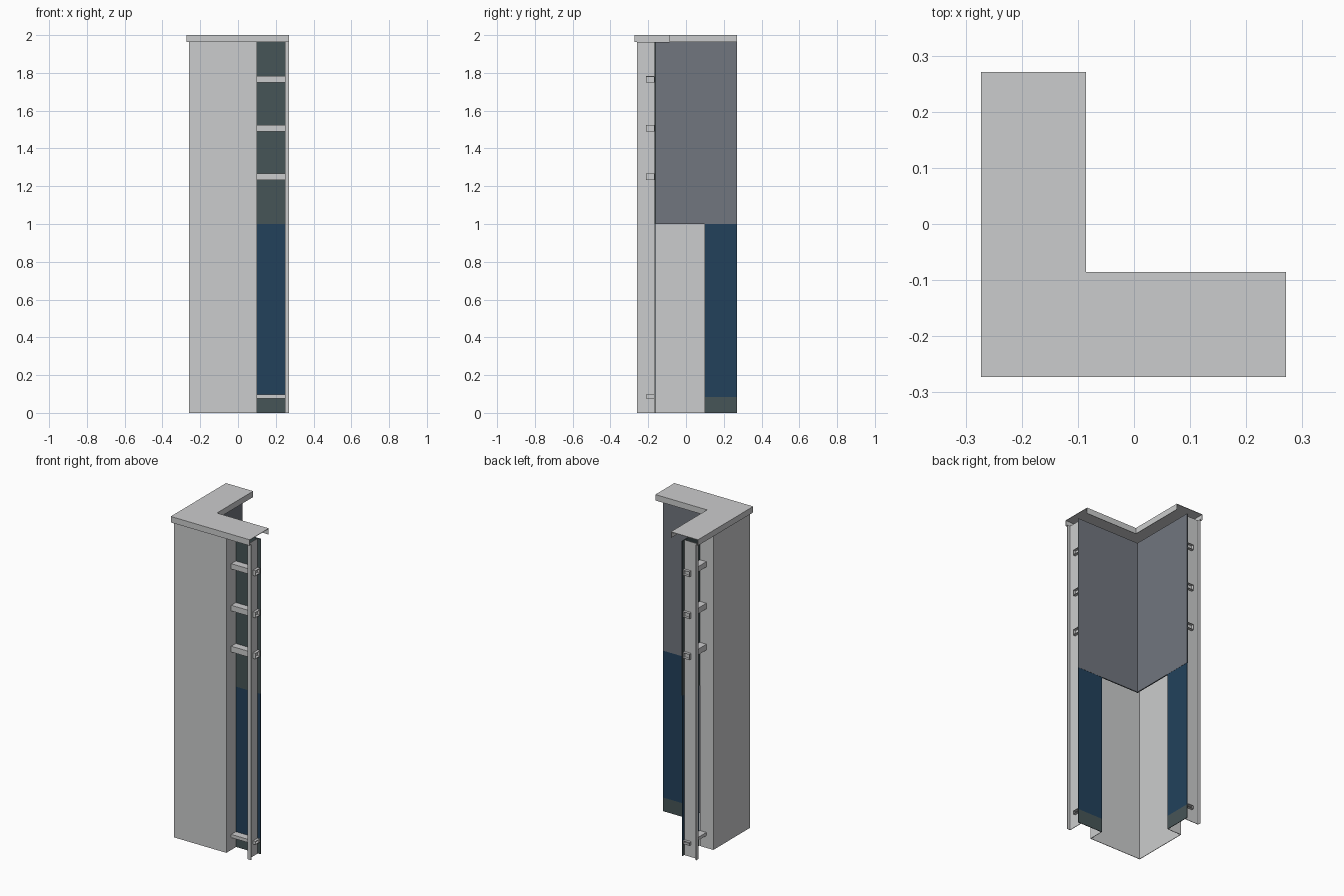
import bpy
import bmesh

if "Cube" in bpy.data.objects:
    bpy.data.objects.remove(bpy.data.objects["Cube"])


def material(name, rgb):
    m = bpy.data.materials.new(name)
    m.use_nodes = True
    colour = (*rgb, 1)
    m.diffuse_color = colour
    m.node_tree.nodes["Principled BSDF"].inputs["Base Color"].default_value = colour
    return m


LIGHT = material("light_grey_metal", (0.60, 0.605, 0.61))
SLATE = material("blue_grey_board", (0.165, 0.18, 0.21))
GREEN = material("dark_green_grey", (0.062, 0.09, 0.095))
NAVY = material("navy_board", (0.016, 0.053, 0.105))

OUT = 0.258    # outer wall plane
IN = 0.162     # inner board plane
END = 0.271    # free end of each arm
GAP = 0.1      # end of the outer cladding
TOP = 1.963    # underside of the capping skirt


def finish(name, bm, mat, thickness=0.003):
    """Turn a thin sheet into an object with a little thickness."""
    mesh = bpy.data.meshes.new(name)
    bm.to_mesh(mesh)
    bm.free()
    mesh.materials.append(mat)
    obj = bpy.data.objects.new(name, mesh)
    bpy.context.collection.objects.link(obj)
    mod = obj.modifiers.new("thickness", "SOLIDIFY")
    mod.thickness = thickness
    mod.offset = 0
    mod.use_even_offset = True
    return obj


def sheet(name, path, z0, z1, mat):
    """Vertical folded sheet following a plan path."""
    bm = bmesh.new()
    low = [bm.verts.new((x, y, z0)) for x, y in path]
    high = [bm.verts.new((x, y, z1)) for x, y in path]
    for i in range(len(path) - 1):
        bm.faces.new((low[i], low[i + 1], high[i + 1], high[i]))
    return finish(name, bm, mat)


def arm_sheets(name, path, z0, z1, mat):
    """The same sheet on both arms, mirrored across the corner diagonal."""
    sheet("front_" + name, path, z0, z1, mat)
    sheet("side_" + name, [(y, x) for x, y in path], z0, z1, mat)


def tube(name, z0, z1, swap):
    """Open ended rectangular rail running along one arm."""
    bm = bmesh.new()
    near, far = -0.21, -0.168
    rings = []
    for x in (GAP, END - 0.003):
        ring = []
        for y, z in ((near, z0), (far, z0), (far, z1), (near, z1)):
            ring.append(bm.verts.new((y, x, z) if swap else (x, y, z)))
        rings.append(ring)
    a, b = rings
    for i in range(4):
        j = (i + 1) % 4
        bm.faces.new((a[i], a[j], b[j], b[i]))
    finish(name, bm, LIGHT)


# Outer cladding, folded round the corner with a return at each end
sheet("outer_cladding",
      [(GAP, -IN - 0.005), (GAP, -OUT), (-OUT, -OUT), (-OUT, GAP), (-IN - 0.005, GAP)],
      0, TOP, LIGHT)

# Upper corner board: dark towards the cavity, blue grey towards the room
for name, d, mat in (("upper_board_back", IN + 0.003, GREEN),
                     ("upper_board_room", IN - 0.001, SLATE)):
    sheet(name, [(END, -d), (-d, -d), (-d, END)], 1, TOP, mat)

# Lower boards and skirting strips at the arm ends
lower = [(GAP, -IN), (END, -IN)]
arm_sheets("lower_board", lower, 0.085, 1, NAVY)
arm_sheets("skirting", lower, 0, 0.085, GREEN)

# End posts: web and front flange
arm_sheets("end_post",
           [(END, -OUT), (0.25, -OUT), (0.25, -IN - 0.005)], 0, TOP, LIGHT)

# Horizontal rails passing through the posts
for n, (z0, z1) in enumerate(((0.078, 0.095), (1.234, 1.267),
                              (1.49, 1.522), (1.751, 1.781))):
    tube(f"front_rail_{n + 1}", z0, z1, False)
    tube(f"side_rail_{n + 1}", z0, z1, True)

# Capping channel: flat top with skirts, open at both arm ends
bm = bmesh.new()
inner = -0.087
plan = [(END, -END), (END, inner), (inner, inner),
        (inner, END), (-END, END), (-END, -END)]
top = [bm.verts.new((x, y, 1.9985)) for x, y in plan]
bm.faces.new(top)
drop = [bm.verts.new((x, y, TOP)) for x, y in plan]
for i in (1, 2, 4, 5):
    j = (i + 1) % 6
    bm.faces.new((top[j], top[i], drop[i], drop[j]))
finish("capping", bm, LIGHT)
